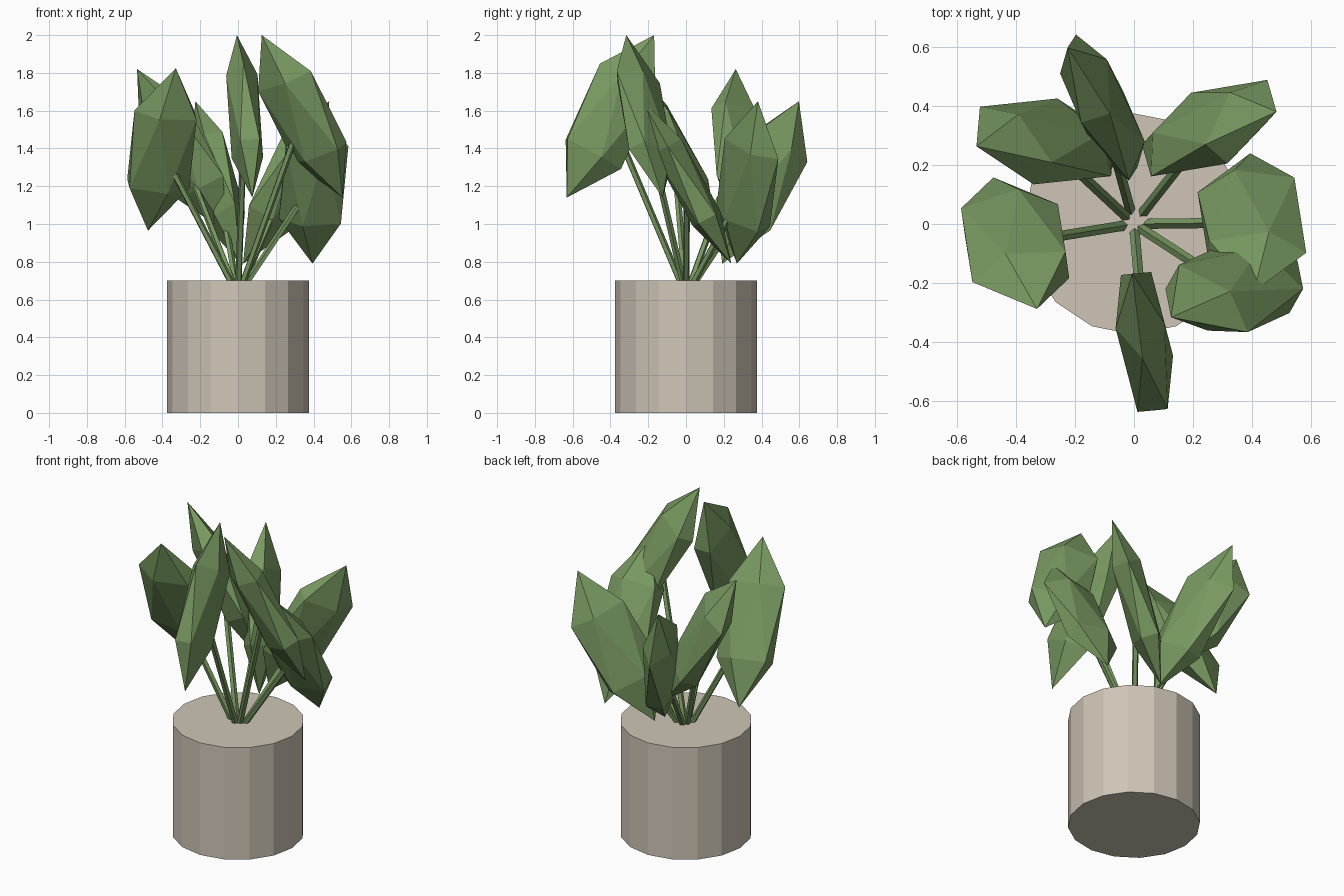
import bpy, bmesh
from math import atan2
from mathutils import Matrix, Vector

if "Cube" in bpy.data.objects:
    bpy.data.objects.remove(bpy.data.objects["Cube"])


def material(name, color):
    mat = bpy.data.materials.new(name)
    mat.diffuse_color = (*color, 1)
    mat.use_nodes = True
    mat.node_tree.nodes["Principled BSDF"].inputs["Base Color"].default_value = mat.diffuse_color
    return mat


def add_object(name, bm, mat):
    mesh = bpy.data.meshes.new(name)
    bm.to_mesh(mesh)
    bm.free()
    mesh.materials.append(mat)
    obj = bpy.data.objects.new(name, mesh)
    bpy.context.collection.objects.link(obj)
    return obj


def cylinder(name, start, end, radius, sides, mat):
    start, end = Vector(start), Vector(end)
    axis = end - start
    bm = bmesh.new()
    bmesh.ops.create_cone(bm, cap_ends=True, segments=sides, radius1=radius,
                          radius2=radius, depth=axis.length)
    turn = axis.to_track_quat('Z', 'Y').to_matrix().to_4x4()
    bm.transform(Matrix.Translation((start + end) / 2) @ turn)
    return add_object(name, bm, mat)


def leaf(name, center, mat):
    # stretched icosahedron, tilted and spun by its direction around the pot
    angle = atan2(center[1], center[0])
    bm = bmesh.new()
    bmesh.ops.create_icosphere(bm, subdivisions=1, radius=1)
    bm.transform(Matrix.Translation(center)
                 @ Matrix.Rotation(2 * angle, 4, 'Z')
                 @ Matrix.Rotation(0.5, 4, 'X')
                 @ Matrix.Rotation(-angle, 4, 'Z')
                 @ Matrix.Diagonal((0.203, 0.098, 0.49, 1)))
    return add_object(name, bm, mat)


pot_mat = material("pot_beige", (0.62, 0.56, 0.47))
leaf_mat = material("leaf_green", (0.19, 0.32, 0.12))

# Pot
cylinder("pot", (0, 0, 0), (0, 0, 0.7), 0.375, 16, pot_mat)

# Stems rising from the pot, each ending inside its leaf
leaf_centers = [
    (0.40, 0.005, 1.22), (0.255, 0.325, 1.22), (-0.107, 0.395, 1.22),
    (-0.30, 0.28, 1.39), (-0.403, -0.065, 1.395), (0.035, -0.40, 1.57),
    (0.34, -0.22, 1.57),
]
for i, center in enumerate(leaf_centers, 1):
    cylinder(f"stem_{i}", (0, 0, 0.62), center, 0.018, 5, leaf_mat)
    leaf(f"leaf_{i}", center, leaf_mat)
